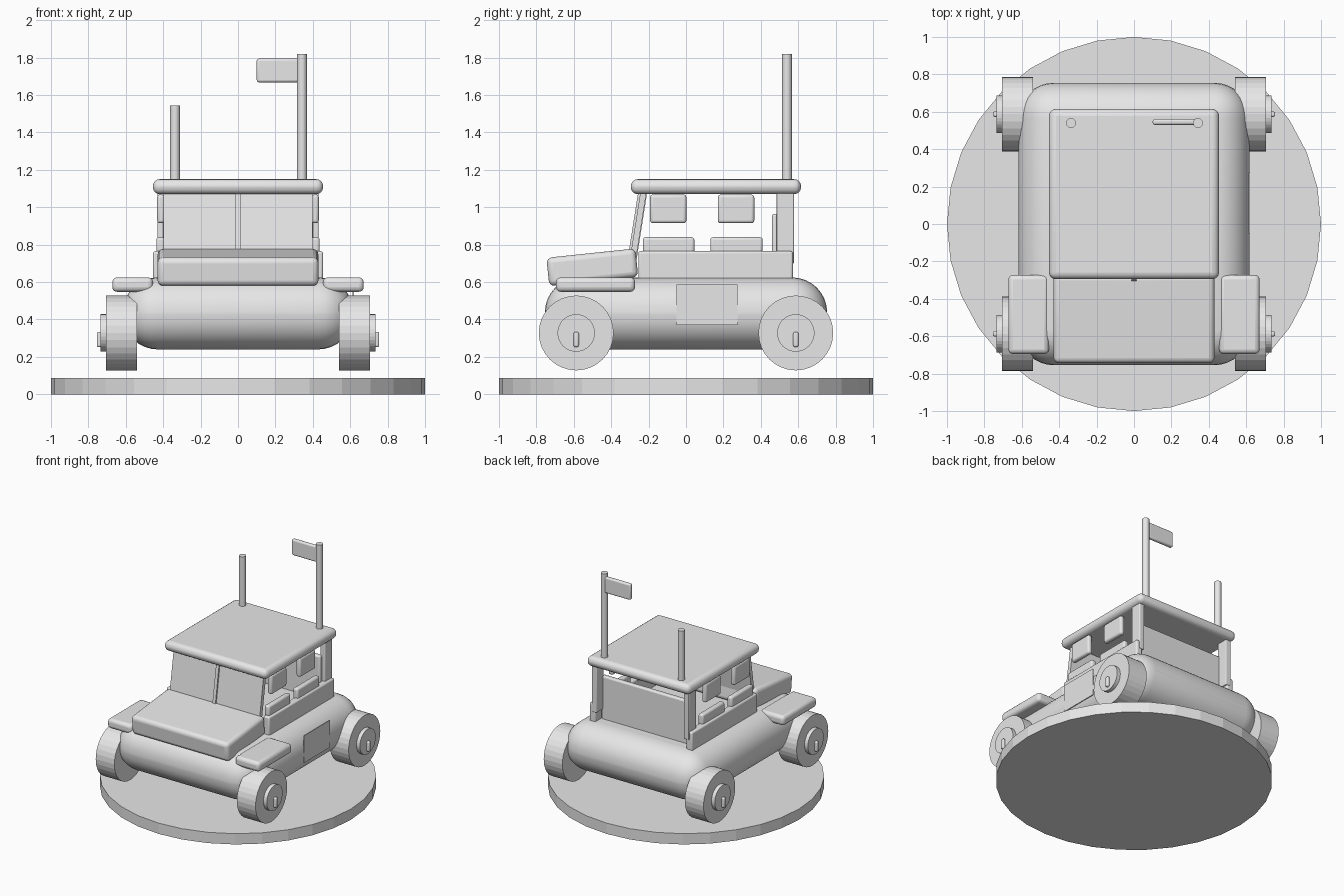
import bpy
import math
from mathutils import Matrix

cube = bpy.data.objects.get("Cube")
if cube:
    bpy.data.objects.remove(cube, do_unlink=True)

grey = bpy.data.materials.new("light_grey")
grey.use_nodes = True
grey.diffuse_color = (0.8, 0.8, 0.8, 1)
grey.node_tree.nodes["Principled BSDF"].inputs["Base Color"].default_value = (0.8, 0.8, 0.8, 1)


def box(name, xs, ys, zs, bevel=0.0, segments=3, tilt=0.0):
    """Box between the given limits, tilted about its own x axis, with rounded edges."""
    spans = (xs, ys, zs)
    bpy.ops.mesh.primitive_cube_add(size=1, location=[sum(s) / 2 for s in spans])
    ob = bpy.context.object
    ob.name = name
    ob.data.transform(Matrix.Diagonal([s[1] - s[0] for s in spans] + [1]))
    ob.rotation_euler.x = math.radians(tilt)
    ob.data.materials.append(grey)
    if bevel:
        mod = ob.modifiers.new("rounded_edges", "BEVEL")
        mod.width = bevel
        mod.segments = segments
        bpy.ops.object.shade_smooth_by_angle(angle=math.radians(35))
    return ob


def cylinder(name, radius, depth, location, along_x=False):
    bpy.ops.mesh.primitive_cylinder_add(vertices=32, radius=radius, depth=depth, location=location)
    ob = bpy.context.object
    ob.name = name
    if along_x:
        ob.rotation_euler.y = math.pi / 2
    ob.data.materials.append(grey)
    return ob


def mirrored(side, inner, outer):
    """Limits in x for a part on the given side."""
    return tuple(sorted((side * inner, side * outer)))


# Stand and main body
cylinder("stand", 1, 0.086, (0, 0, 0.043))
box("body", (-0.617, 0.617), (-0.755, 0.755), (0.24, 0.625), 0.188, 8)

# Hood and windshield
box("hood", (-0.43, 0.43), (-0.74, -0.262), (0.602, 0.755), 0.03, 4, 6)
box("windshield", (-0.397, 0.397), (-0.272, -0.24), (0.7, 1.1), tilt=-9)
box("windshield_divider", (-0.013, 0.013), (-0.284, -0.236), (0.7, 1.1), tilt=-9)

# Roof and rear panel
box("roof", (-0.455, 0.455), (-0.295, 0.615), (1.07, 1.15), 0.037, 4)
box("rear_panel", (-0.4, 0.4), (0.46, 0.5), (0.6, 0.965), 0.012)

# Parts that repeat on both sides
for side, label in ((1, "left"), (-1, "right")):
    box(label + "_side_wall", mirrored(side, 0.4, 0.455), (-0.255, 0.572), (0.6, 0.765), 0.012)
    box(label + "_rear_post", mirrored(side, 0.385, 0.43), (0.485, 0.577), (0.7, 1.1), 0.006)
    box(label + "_fender", mirrored(side, 0.455, 0.672), (-0.695, -0.272), (0.548, 0.625), 0.025)
    for end, y0, y1 in (("front", -0.23, 0.045), ("rear", 0.13, 0.41)):
        box(f"{label}_{end}_sill", mirrored(side, 0.392, 0.437), (y0, y1), (0.74, 0.84), 0.015)
    for end, y0, y1 in (("front", -0.192, 0.002), ("rear", 0.17, 0.365)):
        box(f"{label}_{end}_window", mirrored(side, 0.392, 0.432), (y0, y1), (0.915, 1.068), 0.015)

    # Wheels with hubs and hub bolts
    for end, y in (("front", -0.587), ("rear", 0.587)):
        cylinder(f"{label}_{end}_wheel", 0.2, 0.165, (side * 0.623, y, 0.328), True)
        cylinder(f"{label}_{end}_hub", 0.1, 0.06, (side * 0.705, y, 0.328), True)
        box(f"{label}_{end}_hub_bolt", mirrored(side, 0.72, 0.755),
            (y - 0.014, y + 0.014), (0.253, 0.333), 0.009)

# Flat plate on the left flank
box("flank_plate", (0.613, 0.62), (-0.05, 0.275), (0.37, 0.587))

# Antenna, flag pole and flag
cylinder("antenna", 0.026, 0.425, (-0.337, 0.54, 1.3325))
cylinder("flag_pole", 0.026, 0.7, (0.342, 0.54, 1.47))
box("flag", (0.1, 0.33), (0.53, 0.562), (1.668, 1.795), 0.012)
